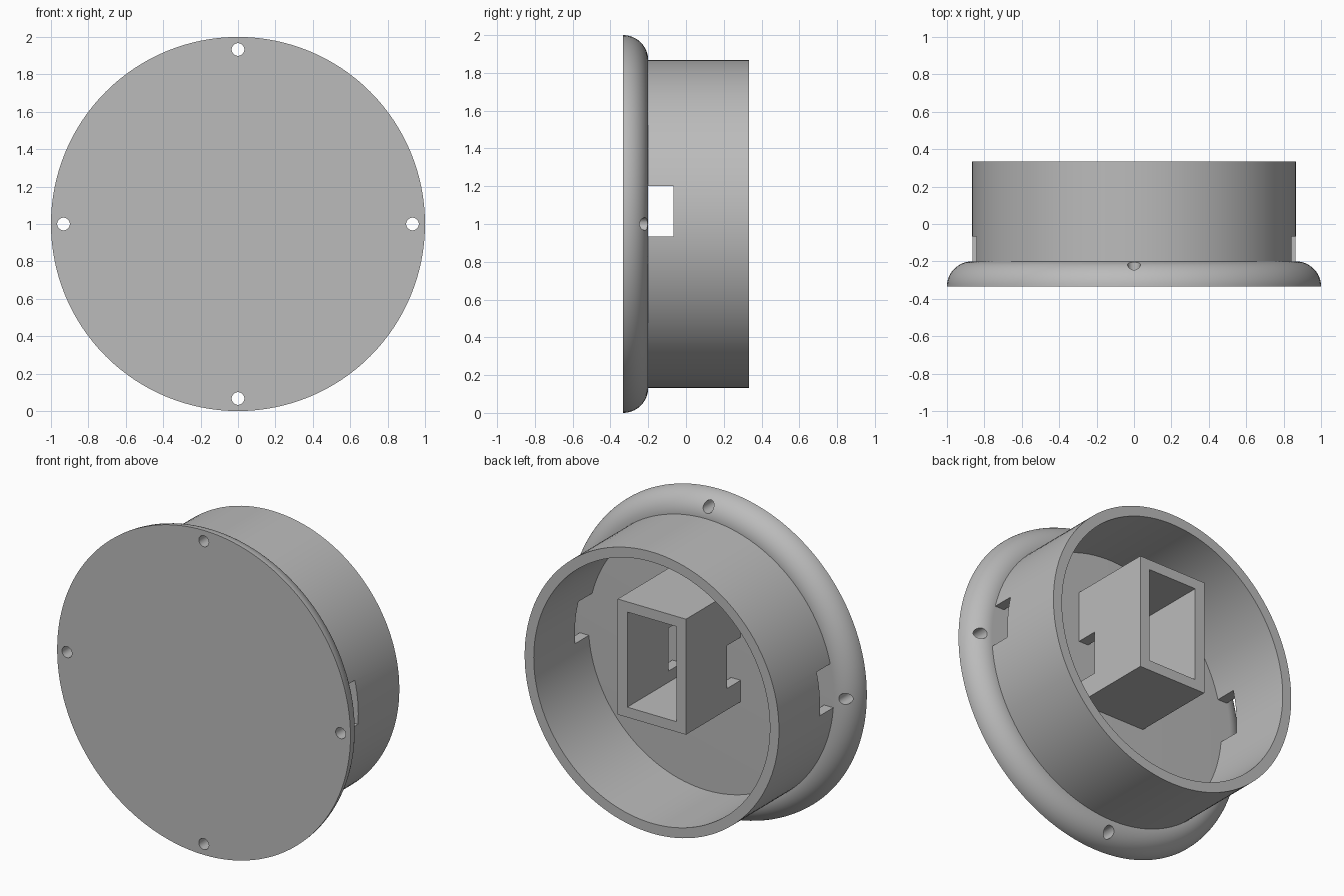
import bpy
import bmesh
from math import pi, sin, cos, radians
from mathutils import Matrix, Vector

default = bpy.data.objects.get("Cube")
if default:
    bpy.data.objects.remove(default, do_unlink=True)

# Single plain grey
grey = bpy.data.materials.new("plain grey")
grey.use_nodes = True
COLOUR = (0.5, 0.5, 0.5, 1)
grey.diffuse_color = COLOUR
grey.node_tree.nodes["Principled BSDF"].inputs["Base Color"].default_value = COLOUR

FRONT, FLOOR, BACK = -0.333, -0.2, 0.333   # depth levels along y
MID = 1.0                                  # height of the round axis
RADIUS, TUBE_OUT, TUBE_IN = 1.0, 0.867, 0.805
SEGMENTS = 128


def finish(name, bm):
    bmesh.ops.recalc_face_normals(bm, faces=bm.faces)
    mesh = bpy.data.meshes.new(name)
    bm.to_mesh(mesh)
    bm.free()
    obj = bpy.data.objects.new(name, mesh)
    bpy.context.collection.objects.link(obj)
    mesh.materials.append(grey)
    return obj


def lathe(name, profile, closed):
    """Revolve (radius, y) points around the y axis at height MID."""
    bm = bmesh.new()
    verts = [bm.verts.new((r, y, MID)) for r, y in profile]
    edges = [bm.edges.new(pair) for pair in zip(verts, verts[1:])]
    if closed:
        edges.append(bm.edges.new((verts[-1], verts[0])))
    bmesh.ops.spin(bm, geom=verts + edges, cent=(0, 0, MID), axis=(0, 1, 0),
                   angle=2 * pi, steps=SEGMENTS, use_merge=True)
    bmesh.ops.remove_doubles(bm, verts=bm.verts, dist=1e-5)
    rims = [e for e in bm.edges if e.is_boundary]
    if rims:
        bmesh.ops.holes_fill(bm, edges=rims, sides=0)
    return finish(name, bm)


def box(name, low, high):
    low, high = Vector(low), Vector(high)
    bm = bmesh.new()
    bmesh.ops.create_cube(bm, size=1, matrix=Matrix.Translation((low + high) / 2)
                          @ Matrix.Diagonal((*(high - low), 1)))
    return finish(name, bm)


def drill(name, x, z):
    bm = bmesh.new()
    bmesh.ops.create_cone(bm, cap_ends=True, segments=32, radius1=0.034,
                          radius2=0.034, depth=1,
                          matrix=Matrix.Translation((x, FRONT, z))
                          @ Matrix.Rotation(pi / 2, 4, "X"))
    return finish(name, bm)


def cut(target, cutter):
    cutter.hide_render = True
    mod = target.modifiers.new("cut", "BOOLEAN")
    mod.operation, mod.solver, mod.object = "DIFFERENCE", "EXACT", cutter
    bpy.context.view_layer.objects.active = target
    bpy.ops.object.modifier_apply(modifier=mod.name)
    bpy.data.objects.remove(cutter, do_unlink=True)


def smooth(obj):
    bpy.ops.object.select_all(action="DESELECT")
    obj.select_set(True)
    bpy.context.view_layer.objects.active = obj
    bpy.ops.object.shade_smooth_by_angle(angle=radians(30))


# Face plate with a quarter-round rim
fillet = RADIUS - TUBE_OUT
rim = [(TUBE_OUT + fillet * cos(i * pi / 32), FRONT + fillet * sin(i * pi / 32))
       for i in range(17)]
plate = lathe("face_plate", rim, closed=False)

# Four screw holes near the rim
for i in range(4):
    angle = i * pi / 2
    cut(plate, drill("screw_hole", 0.933 * cos(angle), MID + 0.933 * sin(angle)))

# Round tube behind the plate
tube = lathe("round_tube", [(TUBE_OUT, FLOOR), (TUBE_OUT, BACK),
                            (TUBE_IN, BACK), (TUBE_IN, FLOOR)], closed=True)

# Rectangular socket, open at the back
socket = box("socket", (-0.233, FLOOR, 0.803), (0.233, BACK, 1.515))
cut(socket, box("socket_cavity", (-0.167, FLOOR - 0.1, 0.866),
                (0.167, BACK + 0.1, 1.452)))

# Cable slot running sideways through tube and socket
for part in (tube, socket):
    cut(part, box("cable_slot", (-1.1, FLOOR - 0.1, 0.935), (1.1, -0.067, 1.2)))

for part in (plate, tube):
    smooth(part)
